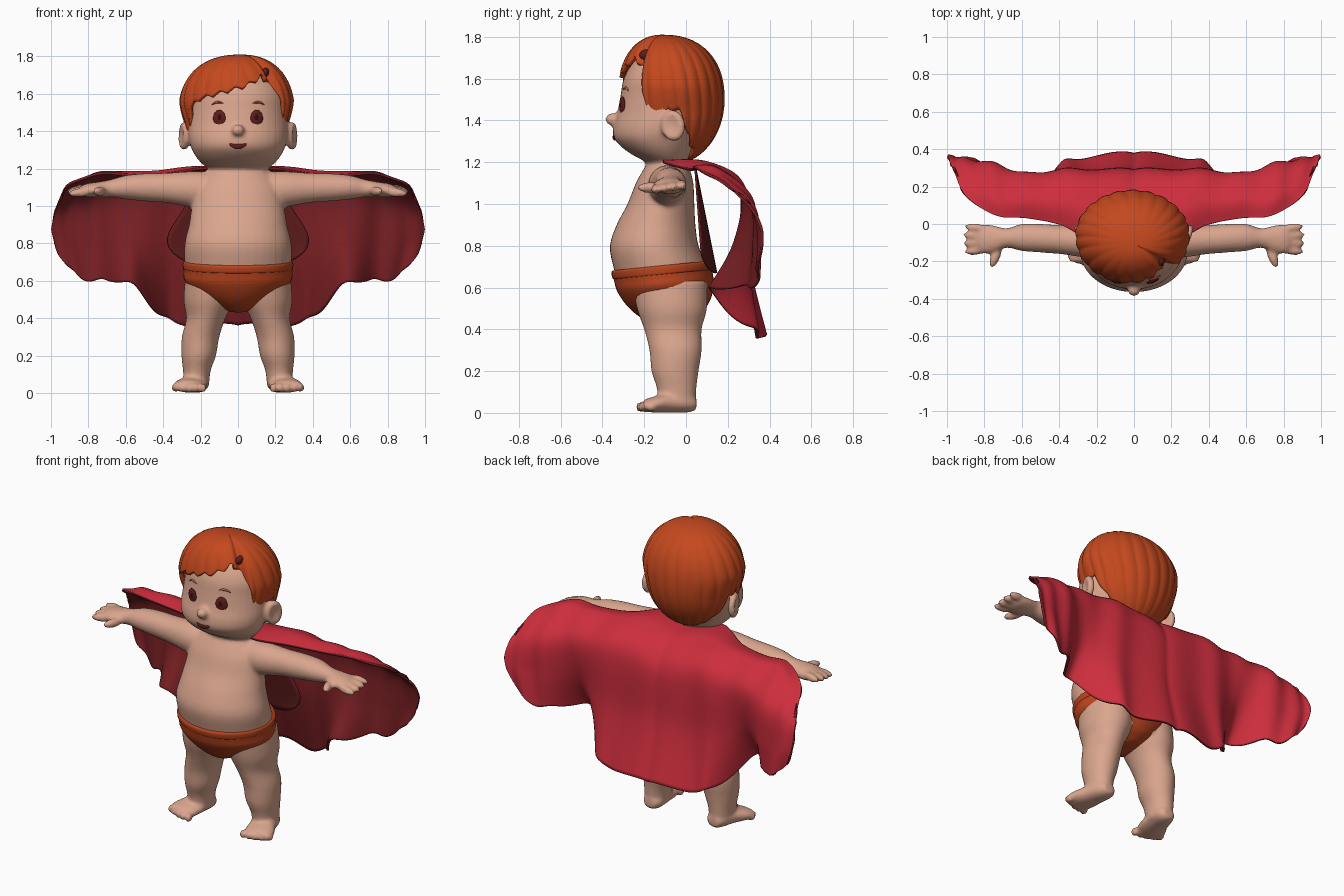
import bpy, bmesh, math
from mathutils import Vector, Euler

if "Cube" in bpy.data.objects:
    bpy.data.objects.remove(bpy.data.objects["Cube"])


def material(name, r, g, b):
    m = bpy.data.materials.new(name)
    m.use_nodes = True
    m.diffuse_color = (r, g, b, 1)
    m.node_tree.nodes["Principled BSDF"].inputs["Base Color"].default_value = (r, g, b, 1)
    return m


SKIN = material("skin", .70, .38, .27)
HAIR = material("orange hair", .55, .065, .013)
CLOTH = material("orange cloth", .50, .06, .013)
CAPE = material("crimson", .61, .027, .046)
LINING = material("dark red lining", .19, .014, .017)
MAROON = material("maroon", .12, .012, .012)
PUPIL = material("near black", .03, .006, .006)
BROW = material("brow red", .50, .11, .06)


def finish(name, bm, *mats):
    mesh = bpy.data.meshes.new(name)
    bm.to_mesh(mesh)
    bm.free()
    for p in mesh.polygons:
        p.use_smooth = True
    for m in mats:
        mesh.materials.append(m)
    ob = bpy.data.objects.new(name, mesh)
    bpy.context.collection.objects.link(ob)
    return ob


def spline(rows, n):
    """Sample a smooth curve through rows of numbers."""
    out, last = [], len(rows) - 1
    for k in range(n + 1):
        f = k / n * last
        i = min(int(f), last - 1)
        t = f - i
        a, b, c, d = (rows[min(max(j, 0), last)] for j in range(i - 1, i + 3))
        out.append([q + t / 2 * (r - p + t * (2 * p - 5 * q + 4 * r - s + t * (3 * (q - r) + s - p)))
                    for p, q, r, s in zip(a, b, c, d)])
    return out


def loft(name, rings, mat, n=40):
    """Closed solid through elliptical rings of (centre, axis, axis)."""
    bm = bmesh.new()
    loops = []
    for c, u, v in rings:
        angles = [math.tau * k / n for k in range(n)]
        loops.append([bm.verts.new(Vector(c) + Vector(u) * math.cos(a) + Vector(v) * math.sin(a)) for a in angles])
    for lo, hi in zip(loops, loops[1:]):
        for k in range(n):
            j = (k + 1) % n
            bm.faces.new((lo[k], lo[j], hi[j], hi[k]))
    bm.faces.new(loops[0])
    bm.faces.new(loops[-1])
    bmesh.ops.recalc_face_normals(bm, faces=bm.faces)
    return finish(name, bm, mat)


def upright(name, rows, mat, side=1, tilt=0):
    """Rows of z, centre x, half width, front y, back y."""
    rings = []
    for z, x, w, f, b in spline(rows, 30):
        d = (b - f) / 2
        rings.append(((x * side, (f + b) / 2, z), (w, 0, 0), (0, d, tilt * d)))
    return loft(name, rings, mat)


def ellipsoid(name, loc, radii, mat, rot=(0, 0, 0), bend=0, dent=False):
    bm = bmesh.new()
    bmesh.ops.create_uvsphere(bm, u_segments=24, v_segments=16, radius=1)
    turn = Euler(rot).to_matrix()
    for v in bm.verts:
        if dent and abs(v.co.x) > .65:
            v.co.x = math.copysign(1.3 - abs(v.co.x), v.co.x)
        p = Vector(a * b for a, b in zip(v.co, radii))
        p.z += bend * p.x ** 2
        v.co = turn @ p + Vector(loc)
    return finish(name, bm, mat)


def sheet(name, fn, nu, nv, thick, *mats):
    """Surface fn(u, v), thickened inwards; a second material lines it."""
    bm = bmesh.new()
    g = [[bm.verts.new(fn(i / nu, j / nv)) for j in range(nv + 1)] for i in range(nu + 1)]
    for i in range(nu):
        for j in range(nv):
            bm.faces.new((g[i][j], g[i + 1][j], g[i + 1][j + 1], g[i][j + 1]))
    bmesh.ops.remove_doubles(bm, verts=bm.verts, dist=1e-5)
    ob = finish(name, bm, *mats)
    mod = ob.modifiers.new("thickness", "SOLIDIFY")
    mod.thickness, mod.offset = thick, -1
    mod.material_offset = mod.material_offset_rim = len(mats) - 1
    return ob


# Torso and head
torso = [(1.24, 0, .11, -.16, 0), (1.18, 0, .17, -.195, .015), (1.1, 0, .23, -.24, .035),
         (1, 0, .247, -.28, .04), (.9, 0, .262, -.332, .045), (.8, 0, .285, -.364, .06),
         (.7, 0, .286, -.348, .1), (.6, 0, .272, -.314, .115), (.5, 0, .19, -.24, .09)]
head = [(1.17, 0, .09, -.13, -.01), (1.2, 0, .16, -.19, .01), (1.25, 0, .215, -.28, .04),
        (1.31, 0, .25, -.342, .07), (1.37, 0, .265, -.348, .1), (1.44, 0, .265, -.328, .12),
        (1.52, 0, .26, -.313, .13), (1.6, 0, .25, -.298, .11), (1.68, 0, .2, -.25, .08),
        (1.73, 0, .1, -.16, .02)]
body = [upright("torso", torso, SKIN), upright("head", head, SKIN),
        ellipsoid("nose", (0, -.352, 1.405), (.034, .034, .03), SKIN)]

# Limbs, hands, feet and ears
arm = [(.1, -.09, 1.08, .09, .1), (.25, -.09, 1.09, .09, .095), (.38, -.084, 1.097, .078, .08),
       (.5, -.076, 1.1, .076, .074), (.6, -.072, 1.1, .072, .064), (.68, -.075, 1.095, .052, .047),
       (.75, -.08, 1.088, .072, .041), (.81, -.08, 1.084, .078, .036), (.84, -.08, 1.08, .06, .025)]
leg = [(.63, .14, .14, -.26, .1), (.5, .155, .136, -.235, .1), (.4, .172, .105, -.2, .075),
       (.3, .2, .1, -.175, .075), (.2, .21, .092, -.165, .06), (.12, .22, .074, -.14, .05),
       (.03, .222, .066, -.13, .045)]
foot = [(.05, .22, .045, .035, .03), (.01, .22, .05, .062, .048), (-.07, .235, .05, .075, .048),
        (-.14, .255, .042, .09, .04), (-.2, .264, .034, .083, .03)]
for s in (1, -1):
    body.append(loft("arm", [((x * s, y, z), (0, ry, 0), (0, 0, rz))
                             for x, y, z, ry, rz in spline(arm, 32)], SKIN))
    body.append(upright("leg", leg, SKIN, s))
    body.append(loft("foot", [((x * s, y, z), (rx, 0, 0), (0, 0, rz))
                              for y, x, z, rx, rz in spline(foot, 16)], SKIN))
    for k in range(4):
        reach = .855 - .008 * abs(k - 1.5)
        body.append(ellipsoid("finger", (reach * s, -.02 - .041 * k, 1.09 - .006 * k), (.064, .022, .024),
                              SKIN, (0, .1 * s, s * (.12 - .08 * k))))
    body.append(ellipsoid("thumb", (.74 * s, -.17, 1.078), (.026, .068, .026), SKIN, (0, 0, .35 * s)))
    for k in range(5):
        body.append(ellipsoid("toe", ((.19 + .036 * k) * s, -.215 + .003 * k * k, .028),
                              (.021, .026, .026 - .001 * k), SKIN))
    body.append(ellipsoid("ear", (.287 * s, -.062, 1.375), (.035, .06, .076), SKIN,
                          (.15, 0, -.3 * s), dent=True))

# Fuse all skin parts into one soft body
bpy.ops.object.select_all(action="DESELECT")
for ob in body:
    ob.select_set(True)
bpy.context.view_layer.objects.active = body[0]
bpy.ops.object.join()
skin = bpy.context.view_layer.objects.active
skin.name = "body"
mod = skin.modifiers.new("fuse", "REMESH")
mod.mode, mod.voxel_size, mod.use_smooth_shade = "VOXEL", .011, True
mod = skin.modifiers.new("soften", "SMOOTH")
mod.factor, mod.iterations = .5, 4

# Face details lie on the head surface
head_rows = spline(head, 100)


def on_face(x, z):
    _, _, w, f, b = min(head_rows, key=lambda r: abs(r[0] - z))
    return Vector((x, (f + b) / 2 - (b - f) / 2 * math.sqrt(1 - (x / w) ** 2), z))


for s, word in ((1, "left"), (-1, "right")):
    turn = (0, 0, .33 * s)
    ellipsoid(word + "_eye", on_face(.1 * s, 1.47), (.035, .01, .044), MAROON, turn)
    ellipsoid(word + "_pupil", on_face(.098 * s, 1.474) - Vector((0, .006, 0)), (.014, .006, .02), PUPIL, turn)
    ellipsoid(word + "_eyebrow", on_face(.11 * s, 1.555), (.034, .008, .006), BROW, (0, .1 * s, .35 * s), -9)
ellipsoid("mouth", on_face(0, 1.318) + Vector((0, .004, 0)), (.046, .009, .014), MAROON, (.15, 0, 0), 6)

# Briefs and waistband
briefs = [(.7, 0, .291, -.354, .118), (.65, 0, .29, -.343, .127), (.6, 0, .285, -.327, .132),
          (.53, 0, .222, -.28, .12), (.47, 0, .12, -.215, .08), (.44, 0, .05, -.15, .02)]
upright("briefs", briefs, CLOTH, tilt=.1)
band = [(.66, 0, .287, -.341, .122), (.67, 0, .294, -.352, .13),
        (.695, 0, .295, -.357, .128), (.705, 0, .288, -.352, .115)]
upright("waistband", band, CLOTH, tilt=.1)

# Hair: a cap of locks flowing from the crown down to a shaped hairline
hairline = [(-180, 1.2), (-140, 1.22), (-115, 1.3), (-98, 1.44), (-84, 1.46), (-76, 1.37), (-66, 1.4),
            (-57, 1.53), (-42, 1.575), (-15, 1.61), (10, 1.645), (36, 1.71), (46, 1.685), (53, 1.6),
            (59, 1.5), (66, 1.38), (76, 1.36), (84, 1.46), (98, 1.44), (115, 1.3), (140, 1.22), (180, 1.2)]


def hair(u, v):
    deg = 180 - 360 * u
    a = math.radians(deg)
    for (d0, z0), (d1, z1) in zip(hairline, hairline[1:]):
        if d0 <= deg <= d1:
            low = z0 + (z1 - z0) * (deg - d0) / (d1 - d0)
    tooth = abs(2 * ((22 * u + .9 * v) % 1) - 1)
    low += .022 * tooth - .012
    h = math.cos(v * math.acos(max(-1, (low - 1.5) / .31)))
    e = 2.3 if h > 0 else 2
    rad = max(0, 1 - abs(h) ** e) ** (1 / e)
    part = math.exp(-((deg - 46) / 7) ** 2)
    puff = 1 + rad * (.03 * (1 - tooth ** 2) - .12 * part - .01)
    width = .28 + .025 * min(max((h + .15) / .35, 0), 1)
    depth = .265 if abs(deg) < 90 else .24
    return (-.008 + width * rad * puff * math.sin(a) + .02 * (1 - rad),
            -.06 - depth * rad * puff * math.cos(a) - .05 * (1 - rad) * (h > 0),
            1.5 + .31 * h - .03 * part * rad)


sheet("hair", hair, 220, 28, .025, HAIR)
ellipsoid("hair_parting", (.148, -.19, 1.715), (.018, .035, .024), MAROON, (.2, 0, -.2))

# Cape: columns from the upper edge, over the arch, to the hem
columns = [
    [(0, .02, 1.2), (0, .16, 1.165), (0, .28, 1.02), (0, .3, .7), (0, .38, .365)],
    [(.17, -.11, 1.21), (.2, .1, 1.205), (.23, .28, 1.08), (.25, .3, .7), (.28, .36, .37)],
    [(.38, -.01, 1.178), (.41, .13, 1.187), (.42, .28, 1.06), (.43, .28, .72), (.42, .3, .42)],
    [(.57, .03, 1.172), (.59, .14, 1.178), (.59, .27, 1.05), (.57, .23, .8), (.57, .11, .58)],
    [(.72, .04, 1.182), (.74, .15, 1.172), (.74, .31, 1.03), (.72, .31, .8), (.7, .26, .6)],
    [(.84, .1, 1.15), (.85, .2, 1.12), (.86, .325, 1), (.85, .345, .8), (.82, .34, .61)],
    [(.92, .18, 1.11), (.94, .26, 1.05), (.95, .335, .96), (.95, .36, .82), (.92, .35, .69)],
    [(.96, .28, 1.02), (.98, .32, .98), (.99, .35, .93), (.995, .37, .87), (.98, .37, .8)]]
STEPS = 60
fine = [spline(c, 40) for c in columns]
strips = [spline([c[j] for c in fine], STEPS) for j in range(41)]


def cape(u, v):
    s = 2 * u - 1
    x, y, z = strips[round(v * 40)][round(abs(s) * STEPS)]
    fold = math.sin(abs(s) * 34) * v * (1 - abs(s) ** 4)
    return (math.copysign(x, s), y + .012 * fold, z + .01 * fold)


sheet("cape", cape, 2 * STEPS, 40, .014, CAPE, LINING)


# Inner lining hanging against the back, over the seat of the briefs
def back_panel(u, v):
    s = 2 * u - 1
    return (s * (.23 + .15 * math.sin(2.2 * v * v)), .05 + .1 * v - .07 * s * s * v,
            1.17 - .5 * v + .08 * v * s ** 4)


sheet("back_lining", back_panel, 30, 16, .01, MAROON)
